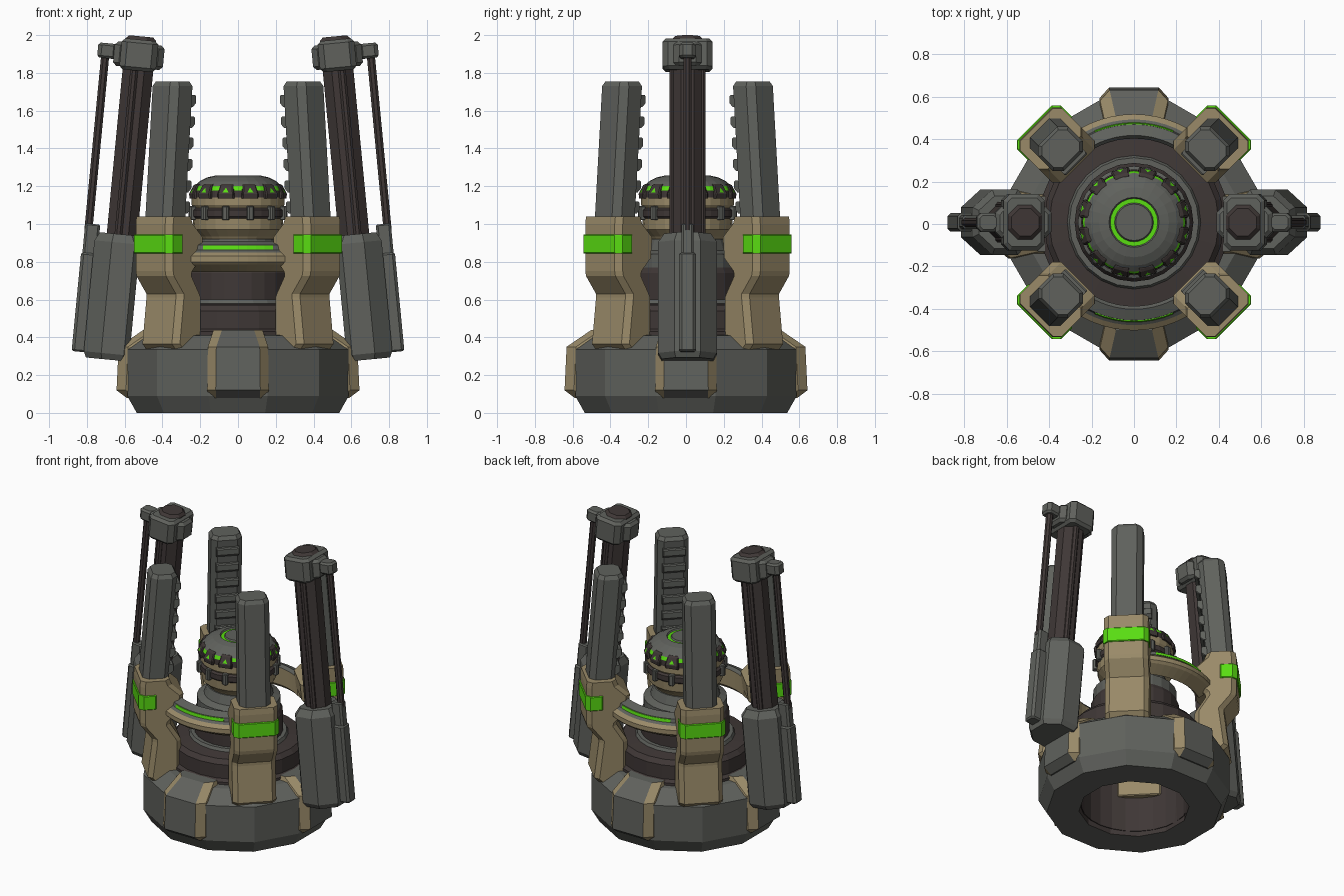
import bpy, bmesh, math
from mathutils import Matrix, Vector

if "Cube" in bpy.data.objects:
    bpy.data.objects.remove(bpy.data.objects["Cube"])

def material(name, rgb):
    m = bpy.data.materials.new(name)
    m.diffuse_color = (*rgb, 1)
    m.use_nodes = True
    m.node_tree.nodes["Principled BSDF"].inputs["Base Color"].default_value = m.diffuse_color
    return m

GREY = material("gunmetal grey", (0.115, 0.12, 0.108))
TAN = material("sand tan", (0.32, 0.255, 0.14))
BROWN = material("dark brown", (0.05, 0.039, 0.037))
GREEN = material("glow green", (0.10, 0.72, 0.006))
I = Matrix.Identity(4)

def rot(deg):
    return Matrix.Rotation(math.radians(deg), 4, 'Z')

def build(name, verts, faces, mats, M=I, idx=None):
    bm = bmesh.new()
    vs = [bm.verts.new(M @ Vector(v)) for v in verts]
    for k, f in enumerate(faces):
        face = bm.faces.new([vs[i] for i in f])
        if idx:
            face.material_index = idx[k]
    if len(faces) > 1:
        bmesh.ops.recalc_face_normals(bm, faces=bm.faces[:])
    me = bpy.data.meshes.new(name)
    bm.to_mesh(me)
    bm.free()
    for m in mats:
        me.materials.append(m)
    ob = bpy.data.objects.new(name, me)
    bpy.context.collection.objects.link(ob)
    return ob

def loft(name, rings, mats, M=I):
    """Skin a stack of equal-length rings and cap both ends."""
    n = len(rings[0])
    verts = [v for r in rings for v in r]
    faces = [(j*n+i, j*n+(i+1) % n, (j+1)*n+(i+1) % n, (j+1)*n+i)
             for j in range(len(rings)-1) for i in range(n)]
    faces += [tuple(range(n)), tuple(range(len(verts)-n, len(verts)))]
    return build(name, verts, faces, mats, M)

def octo(z, x0, x1, w, c):
    """Chamfered rectangle x0..x1, y -w..w at height z."""
    return [(x0+c, -w, z), (x1-c, -w, z), (x1, -w+c, z), (x1, w-c, z),
            (x1-c, w, z), (x0+c, w, z), (x0, w-c, z), (x0, -w+c, z)]

def box(name, x0, x1, w, z0, z1, c, mat, M=I, d=None):
    """Box with upright edges chamfered by c and its ends by d."""
    d = c * 0.6 if d is None else d
    return loft(name, [octo(z0, x0+d, x1-d, w-d, c*0.7), octo(z0+d, x0, x1, w, c),
                       octo(z1-d, x0, x1, w, c), octo(z1, x0+d, x1-d, w-d, c*0.7)], [mat], M)

def revolve(name, prof, n, closed=True, start=0, span=360):
    """prof: (radius, z, material of the band going to the next point)."""
    full = span == 360
    k, cols = len(prof), n if full else n + 1
    verts = []
    for i in range(cols):
        a = math.radians(start + span * i / n)
        verts += [(r*math.cos(a), r*math.sin(a), z) for r, z, _ in prof]
    mats = list(dict.fromkeys(p[2] for p in prof))
    faces, idx = [], []
    for i in range(n):
        i2 = (i+1) % cols
        for j in range(k if closed else k-1):
            j2 = (j+1) % k
            faces.append((i*k+j, i2*k+j, i2*k+j2, i*k+j2))
            idx.append(mats.index(prof[j][2]))
    ends = []
    if not full:
        ends = [tuple(range(k)), tuple(range(len(verts)-k, len(verts)))]
    elif not closed:
        ends = [tuple(i*k for i in range(n)), tuple(i*k+k-1 for i in range(n))]
    faces += ends
    idx += [mats.index(prof[0][2]), mats.index(prof[-1][2])][:len(ends)]
    return build(name, verts, faces, mats, I, idx)

# twelve-sided base ring, brown inside
revolve("base_ring", [(.35, 0, GREY), (.555, 0, GREY), (.607, .09, GREY), (.607, .335, GREY),
                      (.50, .41, GREY), (.355, .42, BROWN)], 12, start=15)

# four base blocks: grey outer face, tan cheeks
for a in range(0, 360, 90):
    rings = []
    for z, d, w in ((.08, .59, .115), (.12, .643, .118), (.35, .632, .115), (.44, .50, .085)):
        rings.append([(.42, -w-.045, z), (d-.05, -w-.045, z), (d, -w, z),
                      (d, w, z), (d-.05, w+.045, z), (.42, w+.045, z)])
    ob = loft("base_block", rings, [TAN, GREY], rot(a))
    t = rot(a) @ Vector((0, 1, 0))
    for p in ob.data.polygons:
        p.material_index = 1 if abs(p.normal.dot(t)) < .25 else 0

# brown collar and column under the reactor
revolve("core_collar", [(.345, .03, BROWN), (.35, .40, BROWN), (.45, .40, BROWN), (.45, .43, BROWN),
                        (.425, .445, BROWN), (.425, .54, BROWN), (.40, .57, BROWN),
                        (.315, .58, GREY), (.305, .60, GREY), (.25, .60, BROWN),
                        (.25, .54, BROWN), (.34, .54, BROWN), (.34, .03, BROWN)], 24)
revolve("core_column", [(.28, .55, BROWN), (.28, .74, BROWN), (.265, .77, GREY), (.265, .84, GREY),
                        (.22, .86, GREY), (.20, .92, GREY)], 24, closed=False)

# domed reactor head
revolve("reactor_dome", [(.18, .90, TAN), (.20, .935, TAN), (.235, .97, TAN), (.24, 1.03, BROWN),
                         (.25, 1.04, BROWN), (.25, 1.075, BROWN), (.235, 1.085, TAN),
                         (.245, 1.10, TAN), (.245, 1.14, BROWN), (.243, 1.178, GREEN),
                         (.233, 1.20, GREY), (.205, 1.225, GREY), (.165, 1.246, GREY),
                         (.118, 1.257, GREY), (.112, 1.248, GREEN), (.092, 1.248, GREY),
                         (.086, 1.257, GREY)], 24, closed=False)
for k in range(12):
    M = rot(k*30 + 15)
    loft("dome_panel", [octo(1.135, .20, .255, .044, .006), octo(1.16, .20, .258, .044, .006),
                        octo(1.205, .17, .235, .036, .006), octo(1.212, .17, .222, .032, .006)],
         [BROWN], M)
    build("dome_light", [(.257, -.016, 1.168), (.257, .016, 1.168), (.245, 0, 1.192)],
          [(0, 1, 2)], [GREEN], M)
    box("collar_stud", .23, .268, .018, 1.02, 1.095, .008, GREY, M)

# front and back arched brackets with a sunken light strip
for a in (-90, 90):
    revolve("bracket", [(.42, .745, TAN), (.495, .785, TAN), (.51, .80, TAN), (.51, .83, TAN),
                        (.485, .85, GREY), (.468, .863, GREY), (.462, .888, GREY), (.41, .910, GREY),
                        (.395, .89, TAN), (.395, .77, TAN)], 12, start=a-35, span=70)
    revolve("bracket_light", [(.471, .865, GREEN), (.467, .885, GREEN), (.455, .885, GREEN),
                              (.455, .865, GREEN)], 8, start=a-23.33, span=46.67)

# four diagonal pillars
for a in (45, 135, 225, 315):
    M = rot(a)
    loft("pillar", [octo(z, d0, d1, .14, .03) for z, d0, d1 in (
        (.335, .42, .575), (.365, .39, .605), (.61, .39, .575), (.63, .40, .575),
        (.725, .46, .65), (.75, .455, .655), (.82, .385, .655), (.93, .375, .655),
        (1.0, .45, .655), (1.04, .465, .65))], [TAN], M)
    box("pillar_foot", .30, .45, .14, .27, .40, .01, TAN, M)
    box("pillar_light", .53, .663, .146, .845, .945, .03, GREEN, M, .005)
    # leaning post with ratchet teeth on the inner side
    loft("post", [octo(1.0, .462, .632, .10, .036), octo(1.73, .405, .575, .10, .036),
                  octo(1.755, .42, .56, .085, .03)], [GREY], M)
    for k in range(6):
        z = 1.655 - k*.113
        d = .462 - (z-1.0)*.078
        loft("post_tooth", [octo(z-.035, d-.005, d+.04, .073, .004), octo(z-.015, d-.028, d+.04, .073, .004),
                            octo(z+.022, d-.028, d+.04, .073, .004), octo(z+.028, d-.02, d+.04, .073, .004)],
             [GREY], M)

# two tilted side pistons
for a in (0, 180):
    M = rot(a) @ Matrix.Translation((.613, 0, .95)) @ Matrix.Rotation(math.radians(-5.5), 4, 'Y')

    def casing(z, s):
        half = [(-.10, .12), (-.07, .155), (.05, .155), (.143, .07)]
        pts = [(x, -y) for x, y in half] + [(x, y) for x, y in reversed(half)]
        return [(.02+(x-.02)*s, y*s, z) for x, y in pts]
    loft("piston_casing", [casing(-.672, .88), casing(-.64, 1), casing(-.05, 1), casing(-.005, .80)],
         [GREY], M)
    box("casing_fin", .12, .207, .044, -.645, -.12, .015, GREY, M)
    box("casing_fin_upper", .12, .20, .032, -.14, .035, .012, GREY, M)

    def ring(r, z):
        return [(r*math.cos(math.radians(22.5+45*i)), r*math.sin(math.radians(22.5+45*i)), z)
                for i in range(8)]
    loft("piston_tube", [ring(.088, -.1), ring(.088, 1.03), ring(.07, 1.048)], [BROWN], M)
    box("piston_head", -.095, .10, .133, .865, 1.03, .03, GREY, M)
    box("piston_head_bridge", -.13, .135, .075, .88, 1.01, .03, GREY, M)
    box("rod_knob", .12, .222, .045, .915, .995, .02, GREY, M)
    loft("piston_rod", [[(.18+x*.7, y*.7, z) for x, y, _ in ring(.033, 0)] for z in (0, .93)],
         [BROWN], M)
    for s in (-1, 1):
        loft("tube_rail", [[(x*.25 + .02, s*.075 + y*.25, z) for x, y, _ in ring(.088, 0)]
                           for z in (-.05, .9)], [BROWN], M)

# the upper works sit slightly behind the centre of the base
for ob in bpy.context.collection.objects:
    if not ob.name.startswith("base"):
        ob.location.y = .008
